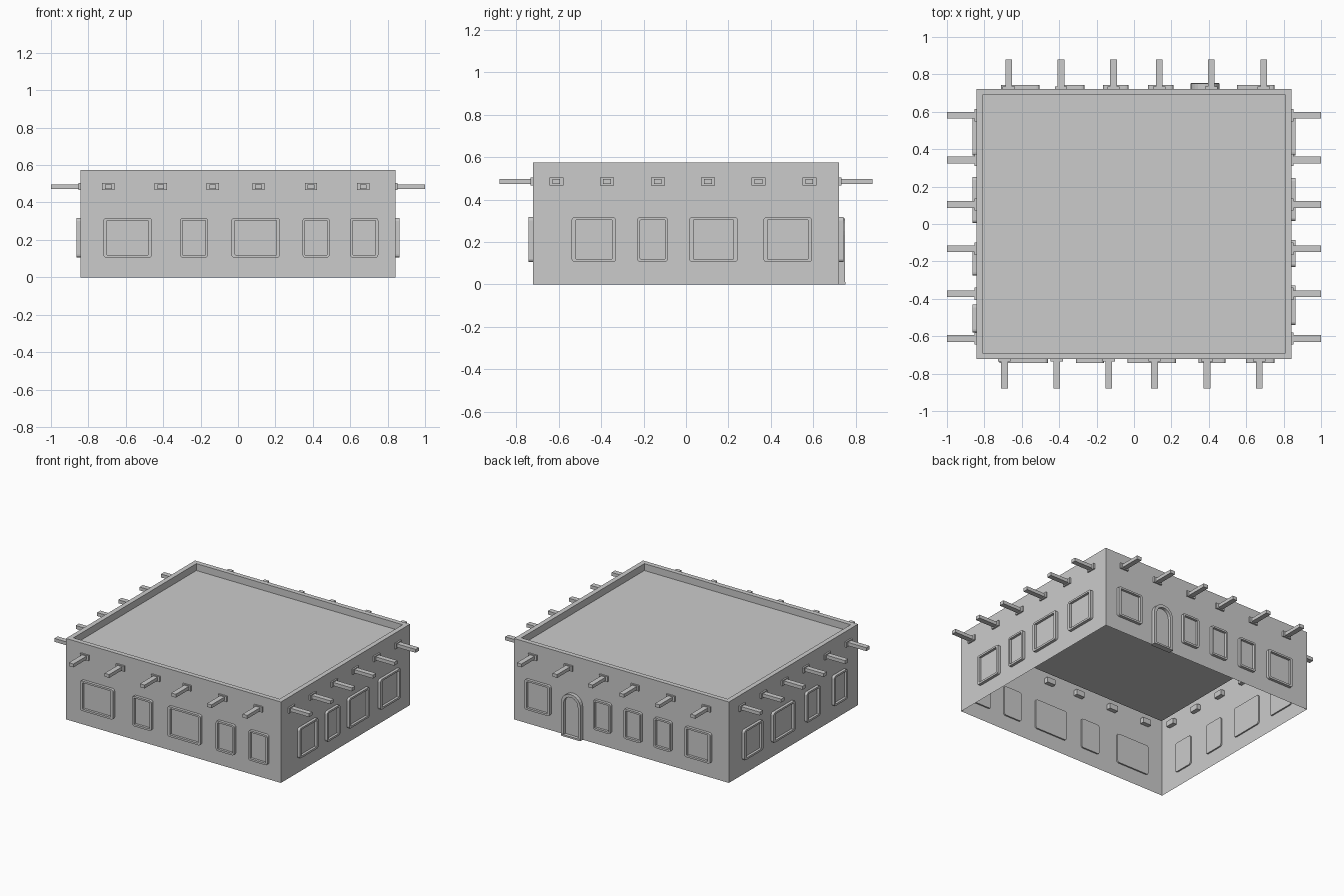
import bpy, bmesh, math
from mathutils import Matrix

if "Cube" in bpy.data.objects:
    bpy.data.objects.remove(bpy.data.objects["Cube"])

HX, HY, H = 0.843, 0.723, 0.574      # half width, half depth, height
ROOF = 0.525


def finish(bm, name, turn=0.0):
    bmesh.ops.recalc_face_normals(bm, faces=bm.faces)
    me = bpy.data.meshes.new(name)
    bm.to_mesh(me)
    bm.free()
    ob = bpy.data.objects.new(name, me)
    ob.matrix_world = Matrix.Rotation(turn, 4, 'Z')
    bpy.context.collection.objects.link(ob)
    return ob


def loft(bm, rings, cap_start=True, cap_end=True):
    loops = [[bm.verts.new(p) for p in r] for r in rings]
    n = len(loops[0])
    for a, b in zip(loops, loops[1:]):
        for i in range(n):
            j = (i + 1) % n
            bm.faces.new((a[i], a[j], b[j], b[i]))
    if cap_start:
        bm.faces.new(loops[0])
    if cap_end:
        bm.faces.new(loops[-1])


def rounded(u0, u1, z0, z1, r, seg=3):
    pts = []
    for cx, cz, a0 in ((u1 - r, z1 - r, 0), (u0 + r, z1 - r, 90),
                       (u0 + r, z0 + r, 180), (u1 - r, z0 + r, 270)):
        for k in range(seg + 1):
            a = math.radians(a0 + 90 * k / seg)
            pts.append((cx + r * math.cos(a), cz + r * math.sin(a)))
    return pts


def arch(u, hw, z0, spring, seg=12):
    pts = [(u - hw, z0), (u + hw, z0)]
    for k in range(seg + 1):
        a = math.pi * k / seg
        pts.append((u + hw * math.cos(a), spring + hw * math.sin(a)))
    return pts


def panel(name, outer, inner, wall, turn, back, front, deep):
    # frame standing proud of the wall with a sunken pane
    at = lambda o, d: [(u, -wall - d, z) for u, z in o]
    bm = bmesh.new()
    loft(bm, [at(outer, back), at(outer, front), at(inner, front), at(inner, deep)])
    return finish(bm, name, turn)


def block(name, u, z, w, h, d0, d1, wall, turn):
    rect = [(u - w / 2, z - h / 2), (u + w / 2, z - h / 2),
            (u + w / 2, z + h / 2), (u - w / 2, z + h / 2)]
    bm = bmesh.new()
    loft(bm, [[(a, -wall - d, b) for a, b in rect] for d in (d0, d1)])
    return finish(bm, name, turn)


# Thin walls, open underneath, with parapet and sunken flat roof
def rect(hx, hy, z):
    return [(-hx, -hy, z), (hx, -hy, z), (hx, hy, z), (-hx, hy, z)]


bm = bmesh.new()
loft(bm, [rect(HX, HY, 0), rect(HX, HY, H), rect(HX - .034, HY - .034, H),
          rect(HX - .034, HY - .034, ROOF)], cap_start=False)
finish(bm, "walls_and_roof")

# Each wall: turn, distance, beam positions, window spans (left to right seen from outside)
beams_x = (-.693, -.413, -.135, .11, .39, .67)
beams_r = (-.612, -.373, -.133, .104, .342, .582)
beams_l = [-y for y in beams_r]
sides = {
    "front": (0, HY, beams_x,
              ((-.72, -.46), (-.31, -.16), (-.035, .225), (.345, .49), (.60, .75))),
    "right": (90, HX, beams_r,
              ((-.54, -.33), (-.23, -.085), (.015, .245), (.365, .595))),
    "back": (180, HY, beams_x,
             ((-.75, -.55), (-.21, -.075), (.03, .165), (.265, .40), (.505, .71))),
    "left": (270, HX, beams_l,
             ((-.575, -.365), (-.25, -.005), (.125, .275), (.43, .58))),
}

for side, (deg, wall, beams, windows) in sides.items():
    turn = math.radians(deg)
    # Projecting roof beams with their wall sockets
    for u in beams:
        block(side + "_beam_socket", u, .485, .066, .038, -.03, .011, wall, turn)
        block(side + "_beam", u, .485, .036, .024, 0, .156, wall, turn)
    # Windows
    for u0, u1 in windows:
        m = .02 if u1 - u0 > .18 else .014
        panel(side + "_window", rounded(u0, u1, .105, .318, .016),
              rounded(u0 + m, u1 - m, .119, .305, .003),
              wall, turn, -.01, .02, .003)

# Arched door with threshold on the back wall
panel("door", arch(-.38, .077, 0, .233), arch(-.38, .056, .012, .233),
      HY, math.pi, -.01, .027, .006)
block("door_threshold", -.38, .006, .15, .012, 0, .03, HY, math.pi)
